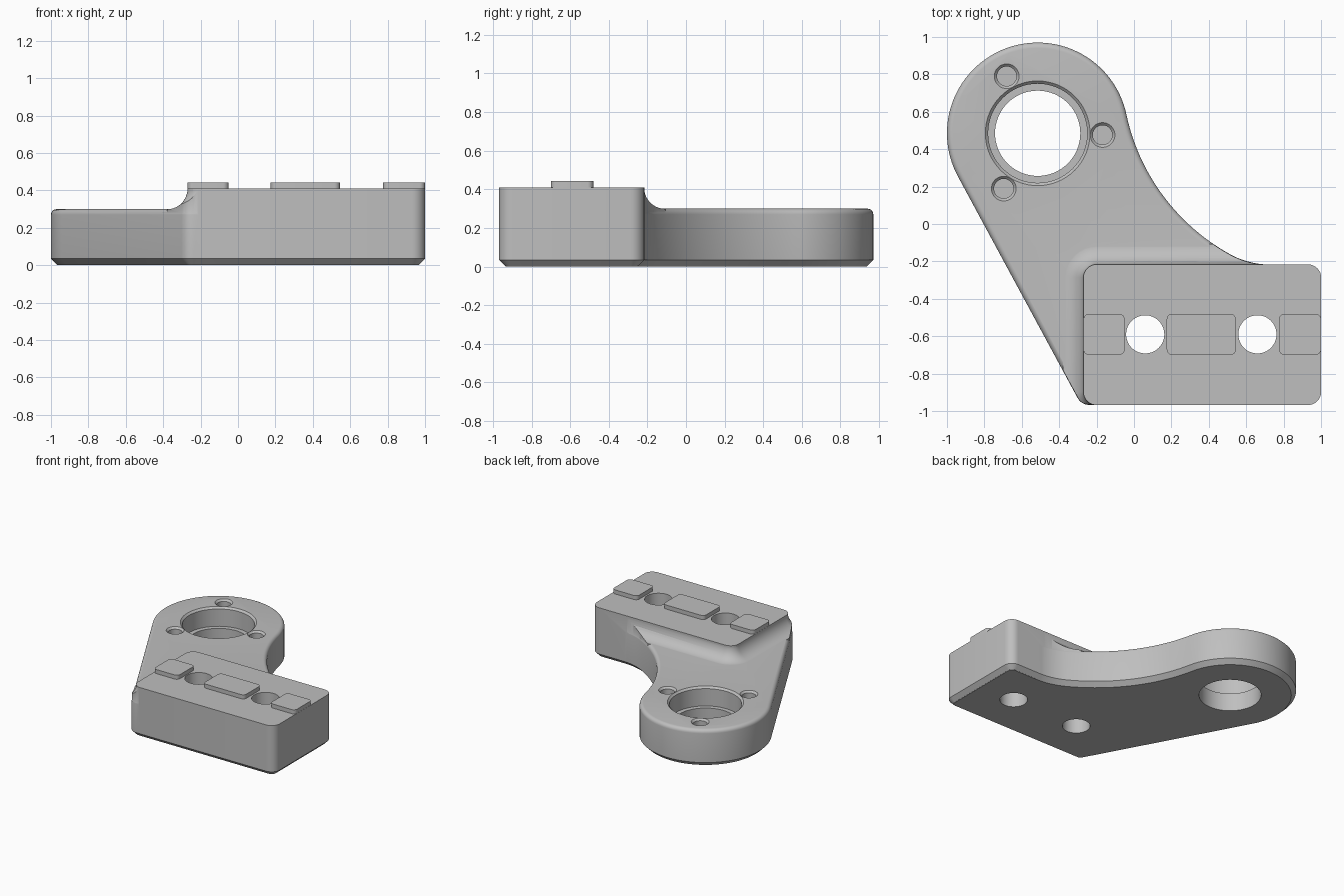
import bpy, bmesh
from math import cos, sin, radians, pi

if "Cube" in bpy.data.objects:
    bpy.data.objects.remove(bpy.data.objects["Cube"], do_unlink=True)

grey = bpy.data.materials.new("satin grey")
grey.use_nodes = True
grey.diffuse_color = (0.52, 0.52, 0.52, 1)
grey.node_tree.nodes["Principled BSDF"].inputs["Base Color"].default_value = grey.diffuse_color

ARM_TOP, BLOCK_TOP, CHAMFER = 0.30, 0.41, 0.035
BOSS = (-0.515, 0.485)
BLOCK = (-0.27, 1.0, -0.967, -0.217)


def arc(centre, r, start, end, n):
    steps = [radians(start + (end - start) * i / n) for i in range(n + 1)]
    return [(centre[0] + r * cos(a), centre[1] + r * sin(a)) for a in steps]


def rounded_rect(x0, x1, y0, y1, r, grow=0.0):
    pts = []
    corners = [(x1 - r, y0 + r), (x1 - r, y1 - r), (x0 + r, y1 - r), (x0 + r, y0 + r)]
    for i, c in enumerate(corners):
        pts += arc(c, r + grow, 90 * i - 90, 90 * i, 8)
    return pts


def plan_outline(inset=0.0):
    """Whole plan shape: block end, concave flank, round boss, straight flank."""
    d = inset
    reach = 0.485 + 1.12
    flank = (BOSS[0] + reach * cos(radians(12)), BOSS[1] + reach * sin(radians(12)))
    tip = (flank[0] + 1.12 * cos(radians(241)), flank[1] + 1.12 * sin(radians(241)))
    r = (tip[1] - BLOCK[3]) / (1 + sin(radians(241)))
    blend = (tip[0] - r * cos(radians(241)), BLOCK[3] + r)
    pts = arc((0.93, -0.897), 0.07 - d, -90, 0, 8)
    pts += arc((0.93, -0.287), 0.07 - d, 0, 90, 8)
    pts += arc(blend, r + d, 270, 241, 10)
    pts += arc(flank, 1.12 + d, 241, 192, 28)[1:]
    pts += arc(BOSS, 0.485 - d, 12, 208, 64)[1:]
    pts += arc((-0.24, -0.897), 0.07 - d, 208, 270, 8)
    return pts


def circle(centre, r, n=64):
    return arc(centre, r, 0, 360 - 360 / n, n - 1)


def loft(name, rings):
    """Solid through a stack of (outline, z) rings with equal point counts."""
    bm = bmesh.new()
    loops = [[bm.verts.new((x, y, z)) for x, y in pts] for pts, z in rings]
    for low, high in zip(loops, loops[1:]):
        n = len(low)
        for i in range(n):
            j = (i + 1) % n
            bm.faces.new((low[i], low[j], high[j], high[i]))
    bm.faces.new(loops[0][::-1])
    bm.faces.new(loops[-1])
    bmesh.ops.recalc_face_normals(bm, faces=bm.faces)
    mesh = bpy.data.meshes.new(name)
    bm.to_mesh(mesh)
    bm.free()
    mesh.materials.append(grey)
    obj = bpy.data.objects.new(name, mesh)
    bpy.context.collection.objects.link(obj)
    return obj


def activate(obj):
    bpy.ops.object.select_all(action='DESELECT')
    obj.select_set(True)
    bpy.context.view_layer.objects.active = obj


def combine(target, other, operation):
    mod = target.modifiers.new("combine", 'BOOLEAN')
    mod.operation, mod.object, mod.solver = operation, other, 'EXACT'
    activate(target)
    bpy.ops.object.modifier_apply(modifier=mod.name)
    bpy.data.objects.remove(other, do_unlink=True)


# Arm plate: chamfered underneath, rounded along the top edge
rings = [(plan_outline(CHAMFER), 0), (plan_outline(), CHAMFER)]
EDGE = 0.03
for i in range(6):
    t = i / 5 * pi / 2
    rings.append((plan_outline(EDGE * (1 - cos(t))), ARM_TOP - EDGE + EDGE * sin(t)))
bracket = loft("bracket_body", rings)

# Raised mounting block
GAP = 0.001
block = loft("block", [(rounded_rect(*BLOCK, 0.07, 2 * GAP + GAP - CHAMFER), 2 * GAP),
                       (rounded_rect(*BLOCK, 0.07, GAP), CHAMFER),
                       (rounded_rect(*BLOCK, 0.07, GAP), BLOCK_TOP)])

# Concave fillet from block to arm, trimmed to the plan shape
R = BLOCK_TOP - ARM_TOP
rings = [(rounded_rect(*BLOCK, 0.07, R), 0.2)]
for i in range(10, -1, -1):
    t = i / 10 * pi / 2
    rings.append((rounded_rect(*BLOCK, 0.07, R * (1 - cos(t))), BLOCK_TOP - GAP - R * sin(t)))
fillet = loft("fillet", rings)
trim = loft("trim", [(plan_outline(2 * GAP), 0.1), (plan_outline(2 * GAP), 0.6)])
combine(fillet, trim, 'INTERSECT')
combine(bracket, fillet, 'UNION')
combine(bracket, block, 'UNION')


def drill(centre, profile):
    cutter = loft("cutter", [(circle(centre, r), z) for r, z in profile])
    combine(bracket, cutter, 'DIFFERENCE')


# Stepped bearing bore with chamfered rim
drill(BOSS, [(0.228, -0.1), (0.228, 0.145), (0.265, 0.145), (0.265, 0.285),
             (0.28, ARM_TOP), (0.28, 0.5)])

# Three blind screw holes around the bore
for k in range(3):
    a = radians(120 * k - 1.5)
    spot = (BOSS[0] + 0.347 * cos(a), BOSS[1] + 0.347 * sin(a))
    drill(spot, [(0.052, 0.18), (0.052, 0.285), (0.066, ARM_TOP), (0.066, 0.5)])

# Two bolt holes through the block
for x in (0.06, 0.66):
    drill((x, -0.59), [(0.102, -0.1), (0.102, 0.6)])

# Locating pads on top of the block
parts = [bracket]
for name, x0, x1 in (("right_pad", -0.27, -0.05), ("middle_pad", 0.175, 0.545),
                     ("left_pad", 0.775, 1.0)):
    shape = rounded_rect(x0, x1, -0.7, -0.48, 0.03)
    parts.append(loft(name, [(shape, BLOCK_TOP - 0.01), (shape, 0.443)]))

for obj in parts:
    activate(obj)
    bpy.ops.object.shade_smooth_by_angle(angle=radians(30))
